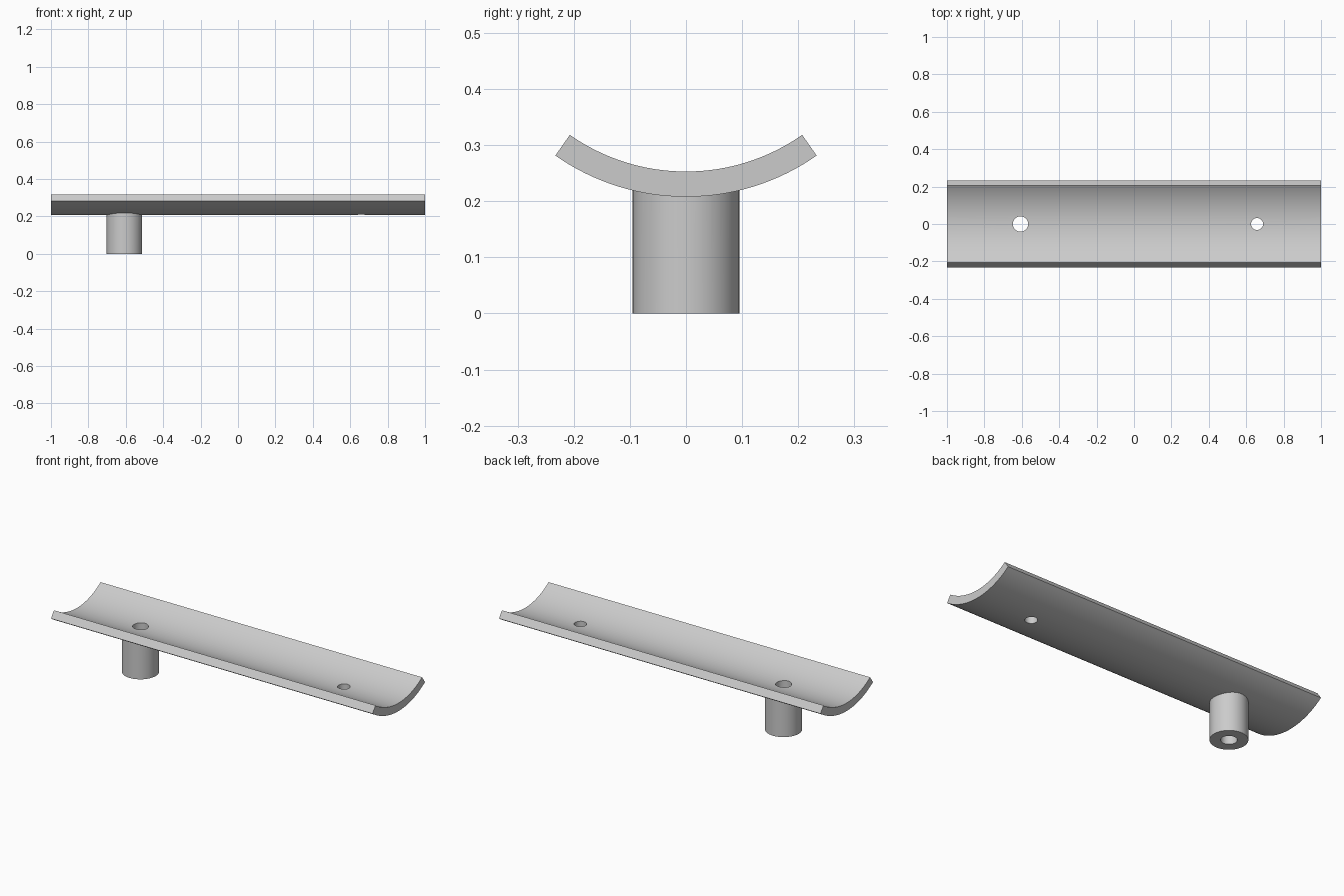
import bpy
import bmesh
from math import radians, sin, cos
from mathutils import Matrix

if "Cube" in bpy.data.objects:
    bpy.data.objects.remove(bpy.data.objects["Cube"], do_unlink=True)

INNER_R, OUTER_R, AXIS_Z = 0.361, 0.406, 0.614
HALF_ANGLE, ARC_STEPS = radians(35), 32
POST_X, HOLE_X = -0.607, 0.658

grey = bpy.data.materials.new("plain grey")
grey.use_nodes = True
colour = (0.6, 0.6, 0.6, 1)
grey.diffuse_color = colour
grey.node_tree.nodes["Principled BSDF"].inputs["Base Color"].default_value = colour


def add_object(name, bm):
    bmesh.ops.recalc_face_normals(bm, faces=bm.faces)
    mesh = bpy.data.meshes.new(name)
    bm.to_mesh(mesh)
    bm.free()
    mesh.materials.append(grey)
    obj = bpy.data.objects.new(name, mesh)
    bpy.context.collection.objects.link(obj)
    return obj


def cylinder(name, x, radius, bottom, top):
    bm = bmesh.new()
    bmesh.ops.create_cone(bm, cap_ends=True, segments=64, radius1=radius,
                          radius2=radius, depth=top - bottom,
                          matrix=Matrix.Translation((x, 0, (bottom + top) / 2)))
    return add_object(name, bm)


# Curved trough: an arc-shaped section extruded along x
def arc(radius):
    angles = [HALF_ANGLE * (2 * i / ARC_STEPS - 1) for i in range(ARC_STEPS + 1)]
    return [(-1, radius * sin(a), AXIS_Z - radius * cos(a)) for a in angles]


bm = bmesh.new()
section = bm.faces.new([bm.verts.new(p) for p in arc(INNER_R) + arc(OUTER_R)[::-1]])
extruded = bmesh.ops.extrude_face_region(bm, geom=[section], use_keep_orig=True)
end_verts = [v for v in extruded["geom"] if isinstance(v, bmesh.types.BMVert)]
bmesh.ops.translate(bm, verts=end_verts, vec=(2, 0, 0))
trough = add_object("trough_with_post", bm)

# Round post joined below, then a bore through it and a plain hole
tools = [
    (cylinder("post", POST_X, 0.095, 0, 0.235), "UNION"),
    (cylinder("post_bore_cutter", POST_X, 0.041, -0.1, 0.5), "DIFFERENCE"),
    (cylinder("hole_cutter", HOLE_X, 0.032, 0.1, 0.5), "DIFFERENCE"),
]
for tool, operation in tools:
    tool.hide_render = True
    mod = trough.modifiers.new(tool.name, "BOOLEAN")
    mod.operation, mod.object, mod.solver = operation, tool, "EXACT"

bpy.ops.object.select_all(action="DESELECT")
trough.select_set(True)
bpy.context.view_layer.objects.active = trough
for mod in list(trough.modifiers):
    bpy.ops.object.modifier_apply(modifier=mod.name)
for tool, operation in tools:
    bpy.data.objects.remove(tool, do_unlink=True)

bpy.ops.object.shade_smooth_by_angle(angle=radians(30))
